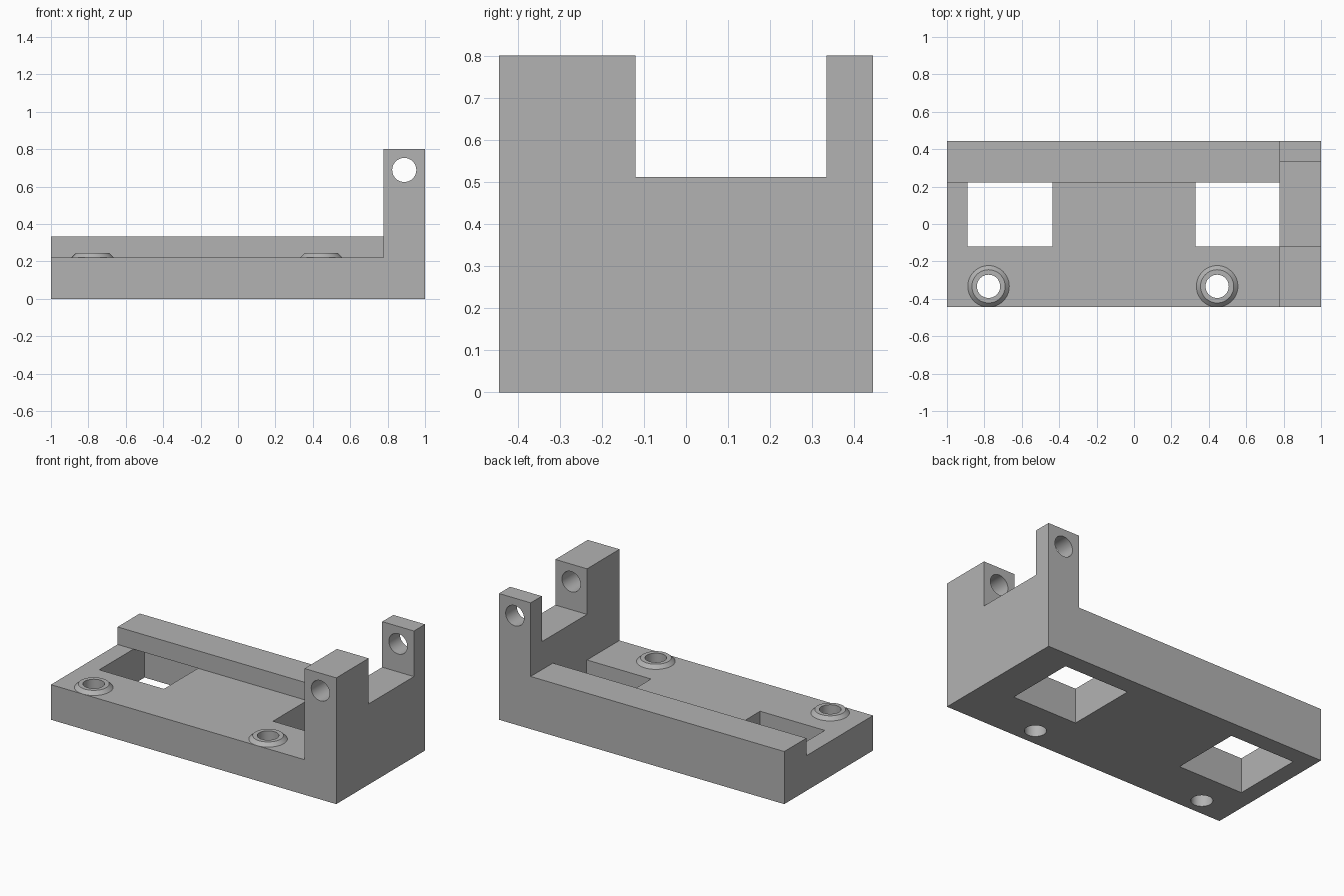
import bpy, bmesh, math
from mathutils import Matrix

old = bpy.data.objects.get("Cube")
if old:
    bpy.data.objects.remove(old, do_unlink=True)

S = 2 / 45  # scene units per design unit

grey = bpy.data.materials.new("plain grey")
grey.use_nodes = True
colour = (0.45, 0.45, 0.45, 1)
grey.diffuse_color = colour
grey.node_tree.nodes["Principled BSDF"].inputs["Base Color"].default_value = colour


def finish(name, bm):
    mesh = bpy.data.meshes.new(name)
    bm.to_mesh(mesh)
    bm.free()
    mesh.materials.append(grey)
    obj = bpy.data.objects.new(name, mesh)
    bpy.context.collection.objects.link(obj)
    return obj


def box(name, x, y, z):
    bm = bmesh.new()
    bmesh.ops.create_cube(bm, size=1)
    for v in bm.verts:
        for i, (lo, hi) in enumerate((x, y, z)):
            v.co[i] = S * (hi if v.co[i] > 0 else lo)
    return finish(name, bm)


def rod(name, centre, radius, length, axis):
    bm = bmesh.new()
    turn = Matrix.Rotation(math.pi / 2, 4, "X") if axis == "Y" else Matrix()
    bmesh.ops.create_cone(bm, cap_ends=True, segments=48, radius1=radius * S,
                          radius2=radius * S, depth=length * S,
                          matrix=Matrix.Translation([c * S for c in centre]) @ turn)
    return finish(name, bm)


def combine(target, tool, operation):
    mod = target.modifiers.new(operation, "BOOLEAN")
    mod.operation, mod.solver, mod.object = operation, "EXACT", tool
    bpy.context.view_layer.objects.active = target
    bpy.ops.object.modifier_apply(modifier=mod.name)
    bpy.data.objects.remove(tool, do_unlink=True)


def smooth(obj):
    bpy.ops.object.select_all(action="DESELECT")
    obj.select_set(True)
    bpy.context.view_layer.objects.active = obj
    bpy.ops.object.shade_smooth_by_angle(angle=math.radians(25))


# Base plate with the back rail and the end upright
body = box("bracket_body", (-22.5, 22.5), (-10, 10), (0, 5))
combine(body, box("back_rail", (-22.5, 22.5), (5, 10), (0, 7.5)), "UNION")
combine(body, box("end_upright", (17.5, 22.5), (-10, 10), (0, 18)), "UNION")

# Notch between the two posts, and the square windows running under the rail
combine(body, box("post_notch", (15, 25), (-2.7, 7.5), (11.5, 20)), "DIFFERENCE")
for x in (-20, 7.4):
    combine(body, box("window_cut", (x, x + 10.2), (-2.7, 7.5), (-1, 5)), "DIFFERENCE")

# Pin hole through both posts and screw holes through the plate
combine(body, rod("pin_cut", (20, 0, 15.5), 1.45, 30, "Y"), "DIFFERENCE")
screws = {"right": (-17.5, -7.5), "left": (10, -7.5)}
for x, y in screws.values():
    combine(body, rod("screw_cut", (x, y, 3), 1.4, 10, "Z"), "DIFFERENCE")
smooth(body)

# Raised chamfered collars around the screw holes
profile = [(1.4, 5), (2.5, 5), (2, 5.5), (1.4, 5.5)]
for side, (x, y) in screws.items():
    bm = bmesh.new()
    n = 48
    rings = [[bm.verts.new(((x + r * math.cos(k * math.tau / n)) * S,
                            (y + r * math.sin(k * math.tau / n)) * S, z * S))
              for k in range(n)] for r, z in profile]
    for i in range(len(rings)):
        a, b = rings[i], rings[(i + 1) % len(rings)]
        for k in range(n):
            j = (k + 1) % n
            bm.faces.new((a[k], a[j], b[j], b[k]))
    bmesh.ops.recalc_face_normals(bm, faces=bm.faces)
    smooth(finish(side + "_screw_collar", bm))
